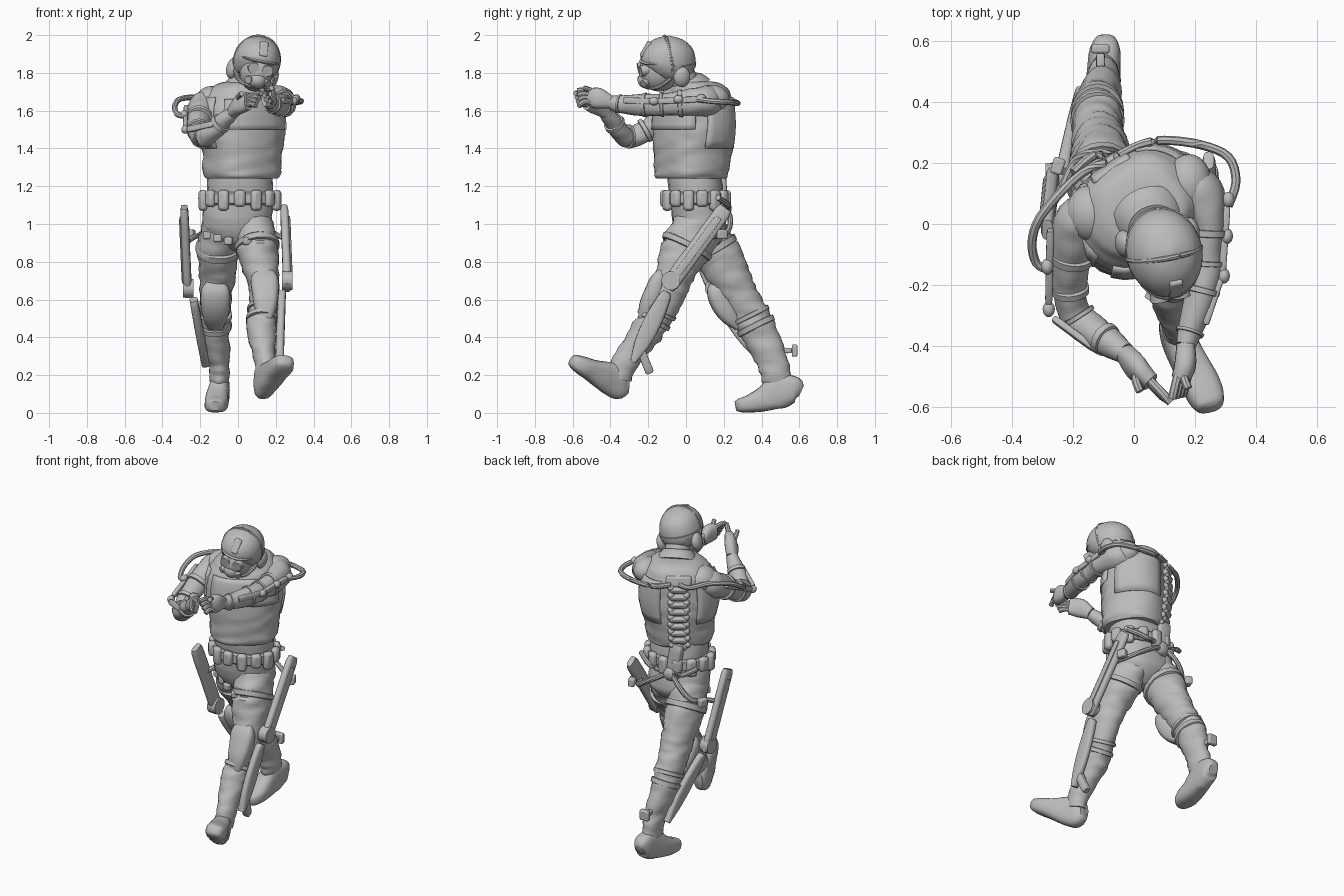
import bpy, bmesh, math
from mathutils import Vector, Matrix, noise

if "Cube" in bpy.data.objects:
    bpy.data.objects.remove(bpy.data.objects["Cube"])

grey = bpy.data.materials.new("plain_grey")
grey.use_nodes = True
grey.diffuse_color = (0.5, 0.5, 0.5, 1)
grey.node_tree.nodes["Principled BSDF"].inputs["Base Color"].default_value = grey.diffuse_color
parts = []


def finish(name, bm, bevel=0):
    bmesh.ops.recalc_face_normals(bm, faces=bm.faces)
    mesh = bpy.data.meshes.new(name)
    bm.to_mesh(mesh)
    bm.free()
    mesh.materials.append(grey)
    obj = bpy.data.objects.new(name, mesh)
    bpy.context.collection.objects.link(obj)
    if bevel:
        mod = obj.modifiers.new("soft_edges", "BEVEL")
        mod.width, mod.segments = bevel, 2
    parts.append(obj)
    return obj


def turn_parts(first, pivot, turn, roll=0):
    """Pose all parts made since index first."""
    centre = Matrix.Translation(pivot)
    pose = centre @ Matrix.Rotation(turn, 4, "Z") @ Matrix.Rotation(roll, 4, "Y") @ centre.inverted()
    for part in parts[first:]:
        part.data.transform(pose)


def smooth_rows(rows, steps):
    """Catmull-Rom interpolation of equal-length rows."""
    out = []
    for i in range(len(rows) - 1):
        a, b, c, d = (rows[min(max(i + k, 0), len(rows) - 1)] for k in (-1, 0, 1, 2))
        for s in range(steps):
            t = s / steps
            out.append([q + t / 2 * (r - p + t * (2 * p - 5 * q + 4 * r - e + t * (3 * (q - r) + e - p)))
                        for p, q, r, e in zip(a, b, c, d)])
    return out + [list(rows[-1])]


def loft(name, rows, power=2, seg=20, steps=4, wrinkle=0, flat=False, side=(1, 0, 0)):
    """Skin over rows of x, y, z, half width, half depth."""
    rows = smooth_rows(rows, steps)
    centres = [Vector(r[:3]) for r in rows]
    bm, rings = bmesh.new(), []
    for i, row in enumerate(rows):
        along = (centres[min(i + 1, len(rows) - 1)] - centres[max(i - 1, 0)]).normalized()
        if flat:
            along = Vector((0, 0, 1))
        u = Vector(side) - along * along.dot(Vector(side))
        u = u.normalized() if u.length > 0.2 else along.orthogonal().normalized()
        v = along.cross(u)
        ring = []
        for k in range(seg):
            a = math.tau * k / seg
            c, s = math.cos(a), math.sin(a)
            c, s = (math.copysign(abs(n) ** (2 / power), n) for n in (c, s))
            p = u * c * row[3] + v * s * row[4]
            if wrinkle:
                q = centres[i] + p
                p *= 1 + wrinkle * noise.noise(Vector((q.x * 9, q.y * 9, q.z * 30)))
            ring.append(bm.verts.new(centres[i] + p))
        rings.append(ring)
    for r, n in zip(rings, rings[1:]):
        for k in range(seg):
            bm.faces.new((r[k], r[(k + 1) % seg], n[(k + 1) % seg], n[k]))
    bm.faces.new(rings[0])
    bm.faces.new(rings[-1])
    return finish(name, bm)


def tube(name, points, radius, seg=8):
    return loft(name, [(*p, radius, radius) for p in points], seg=seg)


def bar(name, a, b, w, d, power=5):
    """Tapered-end bar between two points."""
    a, b = Vector(a), Vector(b)
    stops = ((0, 0.6), (0.06, 1), (0.5, 1), (0.94, 1), (1, 0.6))
    return loft(name, [(*a.lerp(b, t), w * k, d * k) for t, k in stops], power, 16, 2)


def placed(loc, size, turn, tilt):
    return (Matrix.Translation(loc) @ Matrix.Rotation(turn, 4, "Z") @ Matrix.Rotation(tilt, 4, "X")
            @ Matrix.Diagonal((*size, 1)))


def blob(name, loc, size, turn=0, tilt=0):
    bm = bmesh.new()
    bmesh.ops.create_uvsphere(bm, u_segments=24, v_segments=14, radius=1, matrix=placed(loc, size, turn, tilt))
    return finish(name, bm)


def box(name, loc, size, turn=0, tilt=0, bevel=0.008):
    bm = bmesh.new()
    bmesh.ops.create_cube(bm, size=1, matrix=placed(loc, size, turn, tilt))
    return finish(name, bm, bevel)


# Vest with plates and spine unit, built square and then twisted into the aiming stance
vest_rows = [(.015, .03, 1.24, .185, .165), (.015, .03, 1.27, .2, .18), (.02, .035, 1.38, .208, .19),
             (.02, .04, 1.5, .23, .192), (.02, .045, 1.62, .22, .183), (.025, .055, 1.69, .19, .163),
             (.035, .045, 1.74, .14, .13), (.04, .03, 1.755, .09, .09)]
loft("vest", vest_rows, 2.4, 32, 5, .06, True)


def vest_point(z, angle, off):
    dense = smooth_rows(vest_rows, 8)
    x, y, _, w, d = min(dense, key=lambda r: abs(r[2] - z))
    c, s = (math.copysign(abs(n) ** (2 / 2.4), n) for n in (math.cos(angle), math.sin(angle)))
    return Vector((x + (w + off) * c, y + (d + off) * s, z))


def vest_panel(name, low, high, start, end):
    """Thin plate hugging the vest."""
    bm = bmesh.new()
    grid = [[bm.verts.new(vest_point(low + (high - low) * j / 6, math.radians(start + (end - start) * i / 8), .002))
             for i in range(9)] for j in range(7)]
    for r, n in zip(grid, grid[1:]):
        for i in range(8):
            bm.faces.new((r[i], r[i + 1], n[i + 1], n[i]))
    mod = finish(name, bm).modifiers.new("thickness", "SOLIDIFY")
    mod.thickness, mod.offset = .012, 0


vest_panel("chest_plate", 1.5, 1.66, 215, 325)
for start, end in ((-15, 66), (114, 195)):
    vest_panel("shoulder_blade_plate", 1.4, 1.67, start, end)
for i in range(9):
    p = vest_point(1.25 + .047 * i, math.pi / 2, 0)
    box("spine_link", p, (.11 - .005 * abs(i - 5), .04, .034), 0, -.3, .01)
    for s in (-1, 1):
        blob("spine_knuckle", p + Vector((.045 * s, 0, .012)), (.02, .02, .02))
box("spine_top", (.02, .21, 1.67), (.15, .035, .07), 0, .25, .015)
turn_parts(0, (.02, .04, 0), math.radians(34))

# Waist, pelvis, belt
loft("waist", [(.01, .04, 1.27, .17, .14), (.01, .05, 1.2, .175, .145), (.01, .06, 1.1, .175, .14)], 2.3, flat=True)
loft("pelvis", [(.01, .05, 1.14, .175, .135), (-.005, .065, 1.04, .185, .14), (0, .08, .96, .18, .135),
                (.005, .08, .9, .12, .1), (.005, .08, .86, .04, .05)], 2.3, 24, 4, .03, True)
loft("belt", [(.01, .05, z, .185 + e, .15 + e) for z, e in ((1.1, 0), (1.11, .01), (1.16, .01), (1.17, 0))],
     2.3, 28, 1, flat=True)
for i in range(14):
    a = math.tau * (i + .5) / 14
    drop = .02 * (i % 2)
    box("belt_pouch", (.01 + .2 * math.cos(a), .05 + .165 * math.sin(a), 1.135 - drop / 2),
        (.06, .045, .09 + drop), a + math.pi / 2, bevel=.018)
bar("spine_base", (-.07, .185, 1.27), (-.045, .2, 1.08), .04, .025)
blob("hip_hub", (-.04, .205, 1.08), (.055, .035, .045), .2)

# Collar and neck
loft("neck", [(.05, .02, 1.7, .075, .075), (.09, -.05, 1.83, .07, .075)])
loft("collar", [(.05, .02, 1.71, .125, .12), (.06, 0, 1.745, .105, .1), (.065, -.01, 1.765, .085, .08)], seg=24)

# Head, built upright and then turned and tilted toward the sight line
first_head_part = len(parts)
hx, hy, hz = .1, -.095, 1.865
blob("face", (hx, hy - .045, 1.805), (.088, .11, .105))
loft("helmet", [(hx, hy + .02, 1.785, .1, .095), (hx, hy + .012, 1.82, .119, .128), (hx, hy, 1.87, .125, .147),
                (hx, hy, 1.93, .11, .13), (hx, hy, 1.975, .072, .08), (hx, hy, 1.998, .008, .008)],
     2, 28, 4, flat=True)
loft("helmet_rear_band", [(hx, hy + .012, z, .121 + e, .134 + e) for z, e in
                          ((1.83, -.01), (1.835, .002), (1.86, .005), (1.865, -.01))], seg=28, steps=1, flat=True)
blob("helmet_brim", (hx, hy - .035, 1.872), (.113, .12, .02), 0, .12)
for s in (-1, 1):
    blob("ear_cup", (hx + .112 * s, hy + .055, 1.8), (.03, .045, .055))
    tube("goggle_tube", [(hx + .036 * s, -.2, 1.825), (hx + .038 * s, -.248, 1.815)], .03, 16)
    tube("mask_filter", [(hx + .03 * s, -.2, 1.765), (hx + .055 * s, -.235, 1.75)], .02, 14)
    tube("chin_strap", [(hx + .105 * s, hy, 1.79), (hx + .075 * s, -.16, 1.735), (hx, -.205, 1.72)], .01)
blob("mask", (hx, -.205, 1.76), (.05, .05, .045))
box("nose_bridge", (hx, -.225, 1.825), (.05, .03, .025))
box("lamp_mount", (hx, -.213, 1.925), (.045, .03, .09), 0, -.5)
arc = [math.radians(-15 + 210 * k / 14) for k in range(15)]
tube("helmet_strap", [(hx + .12 * math.cos(a), hy - .02 * math.sin(a), 1.862 + .132 * math.sin(a)) for a in arc], .009)
turn_parts(first_head_part, (hx, hy, hz), .2, .2)

# Arms
left_arm = [(.16, .16, 1.645, .05, .06), (.215, .105, 1.65, .075, .085), (.245, 0, 1.64, .06, .068),
            (.24, -.1, 1.635, .052, .058), (.235, -.17, 1.63, .052, .058), (.215, -.25, 1.63, .052, .056),
            (.185, -.35, 1.635, .04, .044), (.17, -.4, 1.645, .031, .035)]
right_arm = [(-.12, .04, 1.64, .05, .06), (-.18, .01, 1.62, .08, .085), (-.2, -.08, 1.575, .068, .07),
             (-.212, -.18, 1.515, .055, .06), (-.205, -.27, 1.465, .052, .055), (-.17, -.325, 1.463, .052, .056),
             (-.1, -.375, 1.525, .048, .05), (-.03, -.425, 1.59, .034, .036)]
loft("left_arm", left_arm, 2, 20, 5, .12)
loft("right_arm", right_arm, 2, 20, 5, .12, side=(.7, -.7, 0))
blob("left_shoulder", (.18, .135, 1.665), (.075, .095, .072))
blob("right_shoulder", (-.14, .035, 1.65), (.085, .095, .08))


def cuff(name, rows, at, grow, width):
    """Band wrapped round a limb at a row position."""
    def point(t):
        i = min(int(t), len(rows) - 2)
        return [a + (b - a) * (t - i) for a, b in zip(rows[i], rows[i + 1])]
    band = []
    for t, g in ((-.5, 0), (-.4, grow), (.4, grow), (.5, 0)):
        r = point(at + t * width)
        band.append((*r[:3], r[3] + g, r[4] + g))
    loft(name, band, seg=20, steps=1)


for rows in (left_arm, right_arm):
    for at in (2.3, 3.4, 4.6, 6.1):
        cuff("arm_strap", rows, at, .008, .25)
for name, palm, tip, spread in (("left", (.168, -.465, 1.665), (.135, -.555, 1.675), (.012, .004, -.02)),
                                ("right", (.01, -.475, 1.635), (.1, -.565, 1.665), (-.009, .006, -.018))):
    palm, tip, spread = Vector(palm), Vector(tip), Vector(spread)
    wrist = Vector((left_arm if name == "left" else right_arm)[-1][:3])
    loft(name + "_palm", [(*wrist, .031, .035), (*palm, .036, .056), (*palm.lerp(tip, .5), .03, .048)], 2.5, 16)
    for i in range(4):
        off = spread * (i - 1.5)
        bend = palm.lerp(tip, .7) + off + Vector((.006, -.008, .006))
        tube(name + "_finger", [palm + off, bend, tip + off + Vector((.008, -.012, -.004 * i))], .0145)
    tube(name + "_thumb", [palm, palm + Vector((-.005, -.035, .04)), palm + Vector((.01, -.075, .055))], .014)

# Arm frames and shoulder hoses
bar("left_arm_rail", (.305, .06, 1.66), (.29, -.16, 1.65), .012, .016)
bar("left_forearm_rail", (.285, -.18, 1.65), (.235, -.33, 1.655), .011, .016)
bar("right_arm_rail", (-.275, -.02, 1.62), (-.28, -.26, 1.51), .012, .016)
bar("right_forearm_rail", (-.265, -.31, 1.5), (-.13, -.41, 1.53), .011, .016)
for p in ((.295, -.17, 1.65), (.31, .08, 1.665), (.305, -.04, 1.66), (-.28, -.28, 1.5), (-.285, -.14, 1.58)):
    blob("frame_joint", p, (.02, .026, .022))
tube("left_shoulder_hose", [(-.05, .225, 1.66), (.02, .26, 1.645), (.1, .275, 1.64), (.22, .26, 1.64),
                            (.31, .22, 1.645), (.335, .14, 1.65), (.31, .06, 1.66)], .015)
tube("right_shoulder_hose", [(-.09, .2, 1.66), (-.15, .18, 1.65), (-.23, .115, 1.67), (-.31, .02, 1.66),
                             (-.335, -.06, 1.62), (-.32, -.13, 1.58), (-.28, -.15, 1.57)], .015)

# Legs
left_leg = [(.085, .07, 1.0, .1, .125), (.1, .01, .89, .11, .135), (.115, -.04, .79, .1, .115),
            (.135, -.08, .68, .082, .1), (.14, -.115, .59, .077, .09), (.13, -.16, .51, .076, .088),
            (.125, -.21, .43, .078, .086), (.135, -.28, .33, .062, .072), (.145, -.33, .25, .054, .07),
            (.145, -.35, .18, .05, .06)]
right_leg = [(-.085, .08, 1.0, .1, .12), (-.105, .14, .88, .11, .125), (-.11, .21, .76, .1, .115),
             (-.115, .27, .65, .087, .102), (-.12, .315, .57, .08, .095), (-.12, .36, .48, .078, .098),
             (-.115, .41, .38, .07, .092), (-.1, .455, .27, .056, .084), (-.1, .48, .19, .052, .078),
             (-.1, .49, .12, .05, .07)]
for name, rows in (("left", left_leg), ("right", right_leg)):
    loft(name + "_leg", rows, 2, 24, 6, .14)
    for at, width in ((1.1, .3), (4.6, .25), (5.2, .3)):
        cuff(name + "_leg_strap", rows, at, .01, width)
loft("left_knee_pad", [(.14, -.11, .76, .04, .02), (.14, -.145, .71, .072, .04), (.145, -.17, .64, .072, .05),
                       (.145, -.2, .56, .06, .05), (.14, -.23, .48, .035, .025)], 3)
loft("right_knee_pad", [(-.12, .16, .69, .05, .02), (-.12, .155, .65, .075, .045), (-.12, .185, .58, .078, .055),
                        (-.12, .235, .51, .065, .05), (-.12, .28, .45, .04, .02)], 3)

# Boots
left_boot = [(.125, -.3, .155, .03, .05), (.13, -.34, .16, .05, .09), (.16, -.41, .185, .055, .085),
             (.195, -.48, .215, .06, .065), (.23, -.55, .25, .062, .05), (.25, -.595, .275, .048, .035),
             (.255, -.608, .283, .02, .018)]
right_boot = [(-.095, .61, .115, .03, .03), (-.095, .575, .125, .05, .07), (-.1, .49, .11, .055, .09),
              (-.11, .42, .075, .06, .068), (-.115, .34, .05, .062, .048), (-.12, .285, .04, .047, .037),
              (-.12, .262, .036, .02, .025)]
for name, rows in (("left", left_boot), ("right", right_boot)):
    loft(name + "_boot", rows, 2.8, 20, 4, .06)

# Leg frames: thigh strut, knee disc, shin strut, hip tubes
for name, hip, knee, ankle, s in (("left", (.245, .21, 1.085), (.262, -.1, .66), (.22, -.28, .27), 1),
                                  ("right", (-.285, -.02, 1.09), (-.265, .17, .62), (-.17, .44, .25), -1)):
    hip, knee, ankle = Vector(hip), Vector(knee), Vector(ankle)
    out = Vector((.02 * s, 0, 0))
    bar(name + "_thigh_strut", hip, knee, .022, .044, 3)
    bar(name + "_thigh_strut_rib", hip.lerp(knee, .12) + out, hip.lerp(knee, .85) + out, .01, .02)
    tube(name + "_knee_disc", [knee + Vector((0, .02 * s, .04)) + out * k for k in (-1.5, 1.3)], .05, 20)
    start = knee - out * 1.5 - Vector((0, 0, .02))
    loft(name + "_shin_strut", [(*start.lerp(ankle, t), .022, d) for t, d in
                                ((0, .02), (.1, .035), (.45, .048), (.75, .04), (1, .015))], 3, 16)
    hub = Vector((-.04, .21, 1.09))
    tube(name + "_hip_tube", [hub, (.1 * s - .02, .235, 1.02), (.19 * s, .21, .95),
                              (.235 * s, .12, .93), hip.lerp(knee, .4)], .015)
    tube(name + "_hip_link", [hub, (.11 * s - .02, .225, 1.1), (.2 * s, .17, 1.14)], .015)
    box(name + "_hip_clamp", (.25 * s, .19, .945), (.04, .055, .05), .3 * s)
    for i in range(3):
        box(name + "_thigh_buckle", (.05 * s + .055 * i * s, -.1 + .03 * i + (.06 if s < 0 else 0), .91 + .015 * i),
            (.045, .035, .04), .4 * s)
bar("left_ankle_hook", (.22, -.25, .36), (.2, -.19, .21), .022, .022)
bar("calf_block_arm", (-.11, .47, .33), (-.11, .56, .33), .014, .014)
box("calf_block", (-.11, .575, .33), (.06, .03, .065))

for o in bpy.context.selected_objects:
    o.select_set(False)
for o in parts:
    o.select_set(True)
bpy.context.view_layer.objects.active = parts[0]
bpy.ops.object.shade_smooth_by_angle(angle=math.radians(40))
